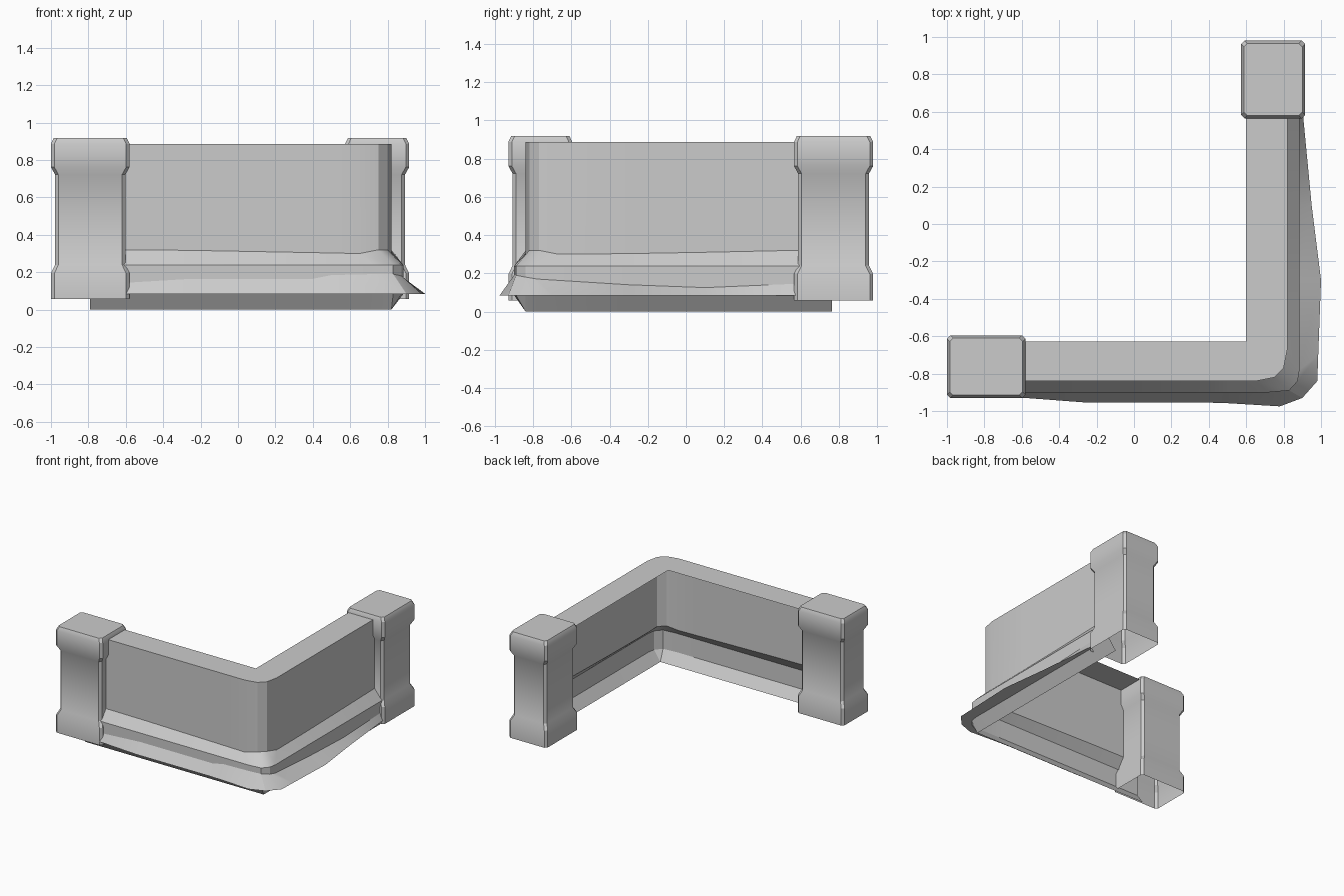
import bpy
import bmesh
import math

if "Cube" in bpy.data.objects:
    bpy.data.objects.remove(bpy.data.objects["Cube"], do_unlink=True)

# One plain stone grey for everything
stone = bpy.data.materials.new("stone_grey")
stone.use_nodes = True
GREY = (0.6, 0.6, 0.6, 1)
stone.diffuse_color = GREY
stone.node_tree.nodes["Principled BSDF"].inputs["Base Color"].default_value = GREY


def skin(name, rows, closed=False, cap=False):
    """Bridge rows of points, listed top to bottom and left to right, into a shell."""
    bm = bmesh.new()
    grid = [[bm.verts.new(p) for p in row] for row in rows]
    n = len(rows[0])
    for upper, lower in zip(grid, grid[1:]):
        for i in range(n if closed else n - 1):
            j = (i + 1) % n
            bm.faces.new((upper[i], lower[i], lower[j], upper[j]))
    if cap:
        bm.faces.new(grid[0])
    bmesh.ops.remove_doubles(bm, verts=bm.verts, dist=0.0005)
    mesh = bpy.data.meshes.new(name)
    bm.to_mesh(mesh)
    bm.free()
    mesh.materials.append(stone)
    obj = bpy.data.objects.new(name, mesh)
    bpy.context.collection.objects.link(obj)
    bpy.ops.object.select_all(action='DESELECT')
    obj.select_set(True)
    bpy.context.view_layer.objects.active = obj
    bpy.ops.object.shade_smooth_by_angle(angle=math.radians(30))
    return obj


def post(name, x0, x1, y0, y1):
    """Hollow chamfered post with a wider cap and foot."""
    profile = [(0.918, 0.015), (0.887, 0), (0.762, 0), (0.722, 0.022),
               (0.24, 0.022), (0.195, 0), (0.057, 0)]
    c = 0.018
    rows = []
    for z, d in profile:
        l, r, f, b = x0 + d, x1 - d, y0 + d, y1 - d
        rows.append([(x, y, z) for x, y in (
            (l + c, f), (r - c, f), (r, f + c), (r, b - c),
            (r - c, b), (l + c, b), (l, b - c), (l, f + c))])
    return skin(name, rows, closed=True, cap=True)


post("left_post", -1.0, -0.58, -0.93, -0.595)
post("back_post", 0.573, 0.915, 0.565, 0.98)

# Plan of the wall: face, skirt and flare tip, then wall foot and flare heights
WX, WY, SX, SY = 0.82, -0.84, 0.885, -0.9
front = [(-0.79, -0.92, 0.32, 0.145), (-0.58, -0.93, 0.32, 0.145),
         (-0.25, -0.955, 0.317, 0.165), (0.4, -0.955, 0.305, 0.165),
         (0.5, -0.958, 0.303, 0.185)]
corner = [((0.65, WY), (0.72, SY), (0.78, -0.975), 0.3, 0.19),
          ((0.75, -0.82), (0.83, -0.89), (0.9, -0.93), 0.32, 0.19),
          ((0.8, -0.77), (0.875, -0.84), (0.98, -0.84), 0.32, 0.18),
          ((WX, -0.67), (SX, -0.78), (0.985, -0.7), 0.3, 0.17)]
side = [(-0.3, 1.0, 0.303, 0.14), (0.1, 0.95, 0.31, 0.125),
        (0.57, 0.905, 0.32, 0.145), (0.765, 0.9, 0.32, 0.145)]
plan = [((x, WY), (x, SY), (x, t), h, f) for x, t, h, f in front]
plan += corner
plan += [((WX, y), (SX, y), (t, y), h, f) for y, t, h, f in side]

TOP, SKIRT, SILL = 0.887, 0.238, 0.085
inner = [(min(w[0], 0.6), max(w[1], -0.627), TOP) for w, *_ in plan]
face_top = [(*w, TOP) for w, *_ in plan]
face_low = [(*w, h) for w, s, t, h, f in plan]
skirt_top = [(*s, SKIRT) for w, s, *_ in plan]
flare_top = [(*s, f) for w, s, t, h, f in plan]
skirt_low = [(*s, SILL) for w, s, *_ in plan]
flare_tip = [(*t, SILL) for w, s, t, h, f in plan]
base_low = [(min(s[0], WX), max(s[1], WY), 0) for w, s, *_ in plan]

# Open-backed wall shell, flared drip edge and tapered base
skin("wall", [inner, face_top, face_low, skirt_top, flare_top, skirt_low])
skin("flared_edge", [flare_top, flare_tip, skirt_low])
skin("base_strip", [skirt_low, base_low])
